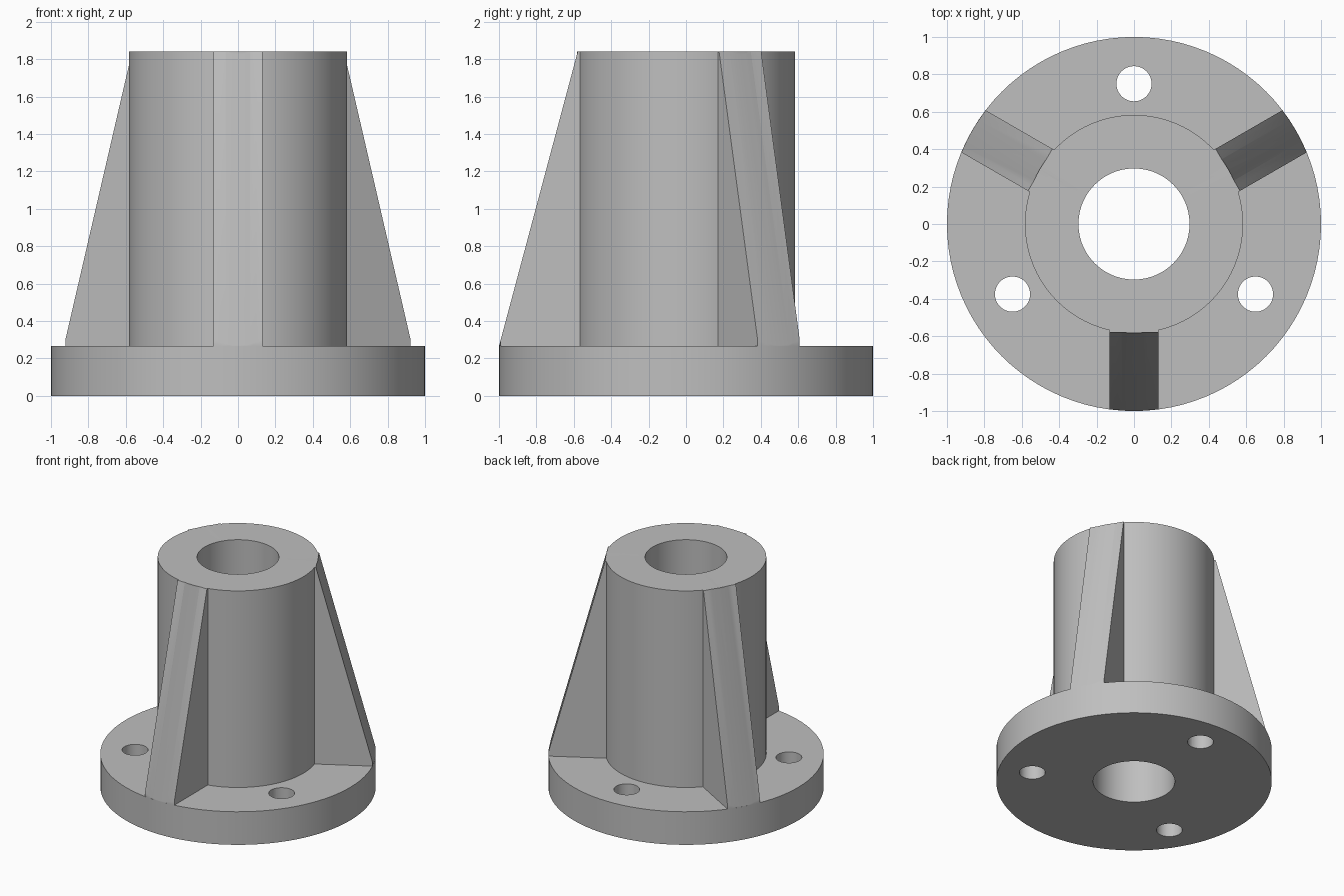
import bpy, bmesh, math
from mathutils import Matrix

FLANGE_R, HUB_R, BORE_R = 1.0, 0.583, 0.297
FLANGE_Z, TOP_Z = 0.265, 1.84
SEGMENTS = 96

cube = bpy.data.objects.get("Cube")
if cube:
    bpy.data.objects.remove(cube, do_unlink=True)

grey = bpy.data.materials.new("cast grey")
grey.use_nodes = True
colour = (0.52, 0.52, 0.52, 1)
grey.diffuse_color = colour
grey.node_tree.nodes["Principled BSDF"].inputs["Base Color"].default_value = colour


def loft(name, sections, closed):
    """Skin a list of matching cross-sections, as a ring or with end caps."""
    bm = bmesh.new()
    rows = [[bm.verts.new(p) for p in s] for s in sections]
    n = len(rows[0])
    pairs = list(zip(rows, rows[1:]))
    if closed:
        pairs.append((rows[-1], rows[0]))
    else:
        bm.faces.new(rows[0])
        bm.faces.new(rows[-1])
    for a, b in pairs:
        for i in range(n):
            j = (i + 1) % n
            bm.faces.new((a[i], a[j], b[j], b[i]))
    bmesh.ops.recalc_face_normals(bm, faces=bm.faces)
    mesh = bpy.data.meshes.new(name)
    bm.to_mesh(mesh)
    bm.free()
    mesh.materials.append(grey)
    obj = bpy.data.objects.new(name, mesh)
    bpy.context.collection.objects.link(obj)
    return obj


def combine(target, tool, operation):
    bpy.context.view_layer.objects.active = target
    mod = target.modifiers.new(tool.name, "BOOLEAN")
    mod.operation, mod.solver, mod.object = operation, "EXACT", tool
    bpy.ops.object.modifier_apply(modifier=mod.name)
    bpy.data.objects.remove(tool, do_unlink=True)


# Flange, hub and bore as one turned profile
profile = [(BORE_R, 0), (FLANGE_R, 0), (FLANGE_R, FLANGE_Z),
           (HUB_R, FLANGE_Z), (HUB_R, TOP_Z), (BORE_R, TOP_Z)]
angles = [2 * math.pi * i / SEGMENTS for i in range(SEGMENTS)]
body = loft("flanged_hub", [[(r * math.cos(a), r * math.sin(a), z) for r, z in profile]
                            for a in angles], True)


# Sloping rib along +x, its outer end following the flange rim
def rib_section(t):
    top_r = 0.579
    r = math.sqrt(0.999 ** 2 - t * t)
    z = TOP_Z + (FLANGE_Z - TOP_Z) * (r - top_r) / (FLANGE_R - top_r)
    return [(0.45, t, 0.2), (0.45, t, TOP_Z), (top_r, t, TOP_Z), (r, t, z), (r, t, 0.2)]


for k in range(3):
    turn = math.radians(30 + 120 * k)
    rib = loft("rib", [rib_section(0.13 * i / 4) for i in range(-4, 5)], False)
    rib.data.transform(Matrix.Rotation(turn, 4, "Z"))
    combine(body, rib, "UNION")

    # Bolt hole opposite each rib
    bpy.ops.mesh.primitive_cylinder_add(vertices=48, radius=0.094, depth=0.6)
    hole = bpy.context.object
    hole.name = "bolt_hole_cutter"
    hole.hide_render = True
    hole.data.materials.append(grey)
    hole.data.transform(Matrix.Rotation(turn + math.pi, 4, "Z")
                        @ Matrix.Translation((0.75, 0, FLANGE_Z / 2)))
    combine(body, hole, "DIFFERENCE")

# Smooth round walls with crisp edges
bpy.ops.object.select_all(action="DESELECT")
body.select_set(True)
bpy.context.view_layer.objects.active = body
bpy.ops.object.shade_smooth_by_angle(angle=math.radians(30))
